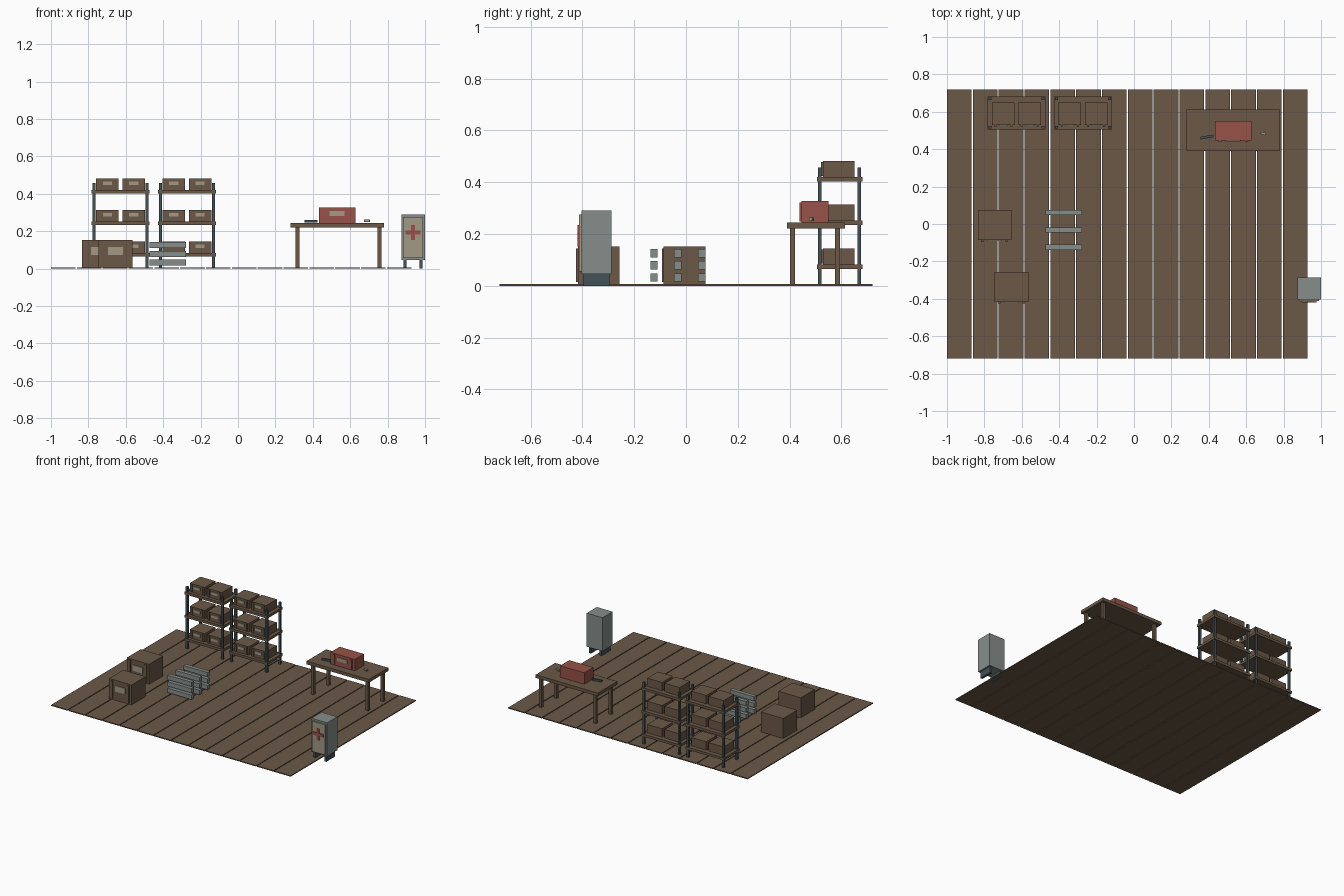
import bpy
import bmesh
from math import radians
from mathutils import Matrix

if "Cube" in bpy.data.objects:
    bpy.data.objects.remove(bpy.data.objects["Cube"])


def material(name, rgb):
    m = bpy.data.materials.new(name)
    m.diffuse_color = (*rgb, 1)
    m.use_nodes = True
    m.node_tree.nodes["Principled BSDF"].inputs["Base Color"].default_value = m.diffuse_color
    return m


WOOD = material("brown wood", (0.145, 0.098, 0.062))
STEEL = material("dark steel", (0.055, 0.082, 0.092))
GREY = material("grey metal", (0.235, 0.27, 0.26))
BEIGE = material("beige panel", (0.36, 0.32, 0.235))
RED = material("faded red", (0.31, 0.085, 0.065))


def boxes(name, mat, spans, turn=0):
    """One object from boxes given as (x0, x1, y0, y1, z0, z1)."""
    bm = bmesh.new()
    for x0, x1, y0, y1, z0, z1 in spans:
        mid = Matrix.Translation(((x0 + x1) / 2, (y0 + y1) / 2, (z0 + z1) / 2))
        size = Matrix.Diagonal((x1 - x0, y1 - y0, z1 - z0, 1))
        spin = Matrix.Rotation(radians(turn), 4, 'Z')
        bmesh.ops.create_cube(bm, size=1, matrix=mid @ spin @ size)
    me = bpy.data.meshes.new(name)
    bm.to_mesh(me)
    bm.free()
    me.materials.append(mat)
    ob = bpy.data.objects.new(name, me)
    bpy.context.collection.objects.link(ob)
    return ob


def crate(name, mat, x, y0, y1, z, w, h, label_w, label_h):
    """Box with two front battens and a label plate between them."""
    boxes(name, mat, [(x - w / 2, x + w / 2, y0, y1, z, z + h)])
    b, t = w * 0.36, w * 0.04
    boxes(name + "_battens", mat,
          [(x + s * b - t, x + s * b + t, y0 - 0.007, y0, z + h * 0.06, z + h * 0.94)
           for s in (-1, 1)])
    zc = z + h * 0.6
    boxes(name + "_label", BEIGE, [(x - label_w / 2, x + label_w / 2, y0 - 0.005, y0,
                                    zc - label_h / 2, zc + label_h / 2)])


# Floor of separate planks
PITCH = 0.1381
boxes("floor_planks", WOOD,
      [(-1 + i * PITCH, -1 + i * PITCH + 0.132, -0.72, 0.72, 0, 0.007) for i in range(14)])

# Two storage racks, each with three boards and six small crates
for cx in (-0.628, -0.273):
    boxes("rack_posts", STEEL,
          [(cx + sx * 0.142 - 0.008, cx + sx * 0.142 + 0.008, y - 0.007, y + 0.007, 0.005, 0.457)
           for sx in (-1, 1) for y in (0.517, 0.669)])
    for z in (0.065, 0.234, 0.402):
        boxes("rack_board", WOOD, [(cx - 0.155, cx + 0.155, 0.505, 0.682, z, z + 0.018)])
        for sx in (-1, 1):
            crate("small_crate", WOOD, cx + sx * 0.07, 0.528, 0.65, z + 0.018,
                  0.12, 0.061, 0.05, 0.02)

# Large crates on the floor
crate("large_crate", WOOD, -0.745, -0.086, 0.075, 0.006, 0.18, 0.146, 0.08, 0.042)
crate("large_crate", WOOD, -0.655, -0.417, -0.256, 0.006, 0.18, 0.146, 0.08, 0.042)

# Nine metal bars in three stacks
boxes("metal_bars", GREY,
      [(-0.472, -0.278, y - 0.014, y + 0.014, z - 0.016, z + 0.016)
       for y in (-0.124, -0.032, 0.061) for z in (0.032, 0.079, 0.126)])

# Work table
boxes("table_top", WOOD, [(0.28, 0.781, 0.389, 0.613, 0.221, 0.244)])
boxes("table_legs", WOOD,
      [(x - 0.01, x + 0.01, y - 0.01, y + 0.01, 0.005, 0.221)
       for x in (0.318, 0.756) for y in (0.411, 0.585)])

# Things on the table
crate("red_box", RED, 0.53, 0.446, 0.551, 0.244, 0.195, 0.083, 0.08, 0.026)
boxes("hand_tool", STEEL, [(0.355, 0.425, 0.458, 0.472, 0.247, 0.26)], 10)
boxes("small_roll", BEIGE, [(0.676, 0.706, 0.478, 0.49, 0.25, 0.263)], -15)

# First aid cabinet on two runners
boxes("cabinet_body", GREY, [(0.873, 1.0, -0.403, -0.287, 0.046, 0.29)])
boxes("cabinet_door", BEIGE, [(0.883, 0.99, -0.413, -0.403, 0.056, 0.276)])
boxes("cabinet_runners", STEEL,
      [(x - 0.008, x + 0.008, -0.395, -0.295, 0, 0.046) for x in (0.893, 0.979)])
boxes("cabinet_cross", RED, [(0.925, 0.947, -0.419, -0.413, 0.152, 0.234),
                             (0.896, 0.976, -0.4185, -0.413, 0.182, 0.204)])
